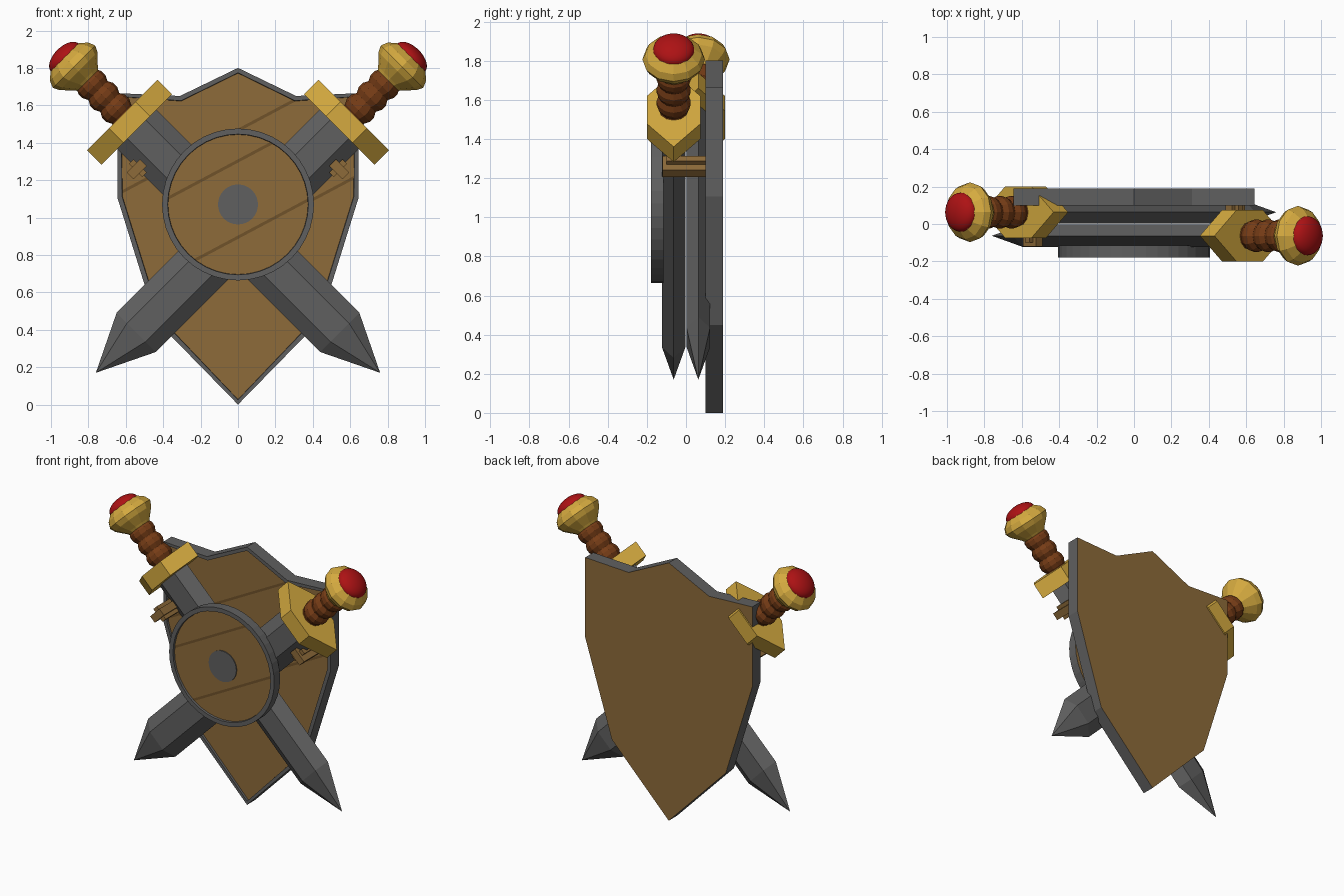
import bpy, bmesh
from math import cos, sin, pi, radians
from mathutils import Matrix, Vector

cube = bpy.data.objects.get("Cube")
if cube:
    bpy.data.objects.remove(cube, do_unlink=True)


def material(name, r, g, b):
    m = bpy.data.materials.new(name)
    m.use_nodes = True
    m.diffuse_color = (r, g, b, 1)
    bsdf = next(n for n in m.node_tree.nodes if n.type == 'BSDF_PRINCIPLED')
    bsdf.inputs["Base Color"].default_value = (r, g, b, 1)
    return m


STEEL = material("steel grey", .115, .115, .115)
WOOD = material("oak wood", .27, .147, .042)
GROOVE = material("dark wood groove", .16, .085, .023)
GOLD = material("gold", .66, .40, .05)
LEATHER = material("brown leather", .18, .045, .008)
RED = material("ruby red", .42, .006, .007)


def finish(name, bm, mats, matrix=Matrix()):
    me = bpy.data.meshes.new(name)
    bm.to_mesh(me)
    bm.free()
    for m in mats:
        me.materials.append(m)
    ob = bpy.data.objects.new(name, me)
    bpy.context.collection.objects.link(ob)
    ob.matrix_world = matrix
    return ob


def loft(rings):
    """Skin a stack of equal rings and cap both ends."""
    bm = bmesh.new()
    loops = [[bm.verts.new(p) for p in ring] for ring in rings]
    n = len(loops[0])
    for a, b in zip(loops, loops[1:]):
        for i in range(n):
            j = (i + 1) % n
            bm.faces.new((a[i], a[j], b[j], b[i]))
    bm.faces.new(loops[0])
    bm.faces.new(loops[-1])
    bmesh.ops.remove_doubles(bm, verts=bm.verts, dist=.0005)
    bmesh.ops.recalc_face_normals(bm, faces=bm.faces)
    return bm


def lathe(profile, sides):
    """Turn (radius, height) pairs about the local z axis."""
    return loft([[(r * cos(2 * pi * i / sides), r * sin(2 * pi * i / sides), h)
                  for i in range(sides)] for r, h in profile])


def hexagon(half, flat, depth, h):
    return [(half, 0, h), (flat, depth, h), (-flat, depth, h),
            (-half, 0, h), (-flat, -depth, h), (flat, -depth, h)]


def box(x0, x1, y0, y1, z0, z1):
    return loft([[(x0, y0, z), (x1, y0, z), (x1, y1, z), (x0, y1, z)] for z in (z0, z1)])


# Framed wooden board: steel edge, sunken plank panel with slanted grooves
def framed_board(name, outline, front, back, rim, grooves):
    bm = loft([[(x, y, z) for x, z in outline] for y in (front, back)])
    panel = min(bm.faces, key=lambda f: f.calc_center_median().y)
    rear = max(bm.faces, key=lambda f: f.calc_center_median().y)
    bmesh.ops.inset_individual(bm, faces=[panel], thickness=rim)
    bmesh.ops.inset_individual(bm, faces=[panel], thickness=.002, depth=-.015)
    panel.material_index = rear.material_index = 1
    slope = radians(28)
    normal = Vector((-sin(slope), 0, cos(slope)))

    def planks():
        return [f for f in bm.faces if f.material_index and f.normal.y < -.9]

    for g in grooves:
        for off in (g - .008, g + .008):
            faces = planks()
            edges = {e for f in faces for e in f.edges}
            verts = {v for f in faces for v in f.verts}
            bmesh.ops.bisect_plane(bm, geom=faces + list(edges) + list(verts),
                                   plane_co=normal * off, plane_no=normal)
            bm.normal_update()
        for f in planks():
            if abs(f.calc_center_median().dot(normal) - g) < .008:
                f.material_index = 2
    return finish(name, bm, [STEEL, WOOD, GROOVE])


# Large pointed shield
half = [(.31, 1.65), (.645, 1.665), (.645, 1.107), (.44, .45)]
outline = [(0, 1.80)] + half + [(0, 0)] + [(-x, z) for x, z in reversed(half)]
framed_board("large_shield", outline, .10, .19, .026, (1.295, .78))

# Small round shield with a flat centre plate
circle = [(.406 * cos(2 * pi * i / 40), 1.07 + .406 * sin(2 * pi * i / 40)) for i in range(40)]
framed_board("round_shield", circle, -.18, -.115, .03, (1.15, .79))
plate = Matrix.Translation((0, -.165, 1.07)) @ Matrix.Rotation(pi / 2, 4, 'X')
finish("round_shield_plate", lathe([(.107, 0), (.107, .006)], 32), [STEEL], plate)

# Two crossed swords, the left hilt in front
for side, tag, y in ((1, "left", -.063), (-1, "right", .063)):
    place = Matrix.Translation((side * .58, y, 1.51)) @ Matrix.Rotation(side * pi / 4, 4, 'Y')

    blade = loft([hexagon(.148, .07, .06, -.05), hexagon(.148, .07, .06, -1.59),
                  hexagon(0, 0, 0, -1.895)])
    finish(tag + "_blade", blade, [STEEL], place)

    guard = loft([hexagon(.267, .1, .137, h) for h in (-.055, .055)])
    finish(tag + "_guard", guard, [GOLD], place)

    # Grip with three swellings
    profile = [(.078, .05)]
    for k in range(3):
        h = .06 + k * .09
        profile += [(.072, h), (.087, h + .03), (.087, h + .06), (.072, h + .088)]
    finish(tag + "_grip", lathe(profile, 12), [LEATHER], place)

    pommel = lathe([(.075, .31), (.09, .33), (.143, .385), (.16, .42),
                    (.145, .457), (.105, .492)], 12)
    finish(tag + "_pommel", pommel, [GOLD], place)

    dome = [(.105 * cos(t * pi / 16), .488 + .058 * sin(t * pi / 16)) for t in range(9)]
    gem = finish(tag + "_gem", lathe(dome, 32), [RED], place)
    for p in gem.data.polygons:
        p.use_smooth = p.normal.z > 0

    # Wooden peg beside the blade with a small cross tab
    y0, y1 = -.12 - y, .105 - y
    x0, x1 = sorted((side * .10, side * .20))
    finish(tag + "_peg", box(x0, x1, y0, y1, -.23, -.18), [WOOD], place)
    x0, x1 = sorted((side * .125, side * .16))
    finish(tag + "_peg_tab", box(x0, x1, y0 + .02, y1, -.255, -.155), [WOOD], place)
